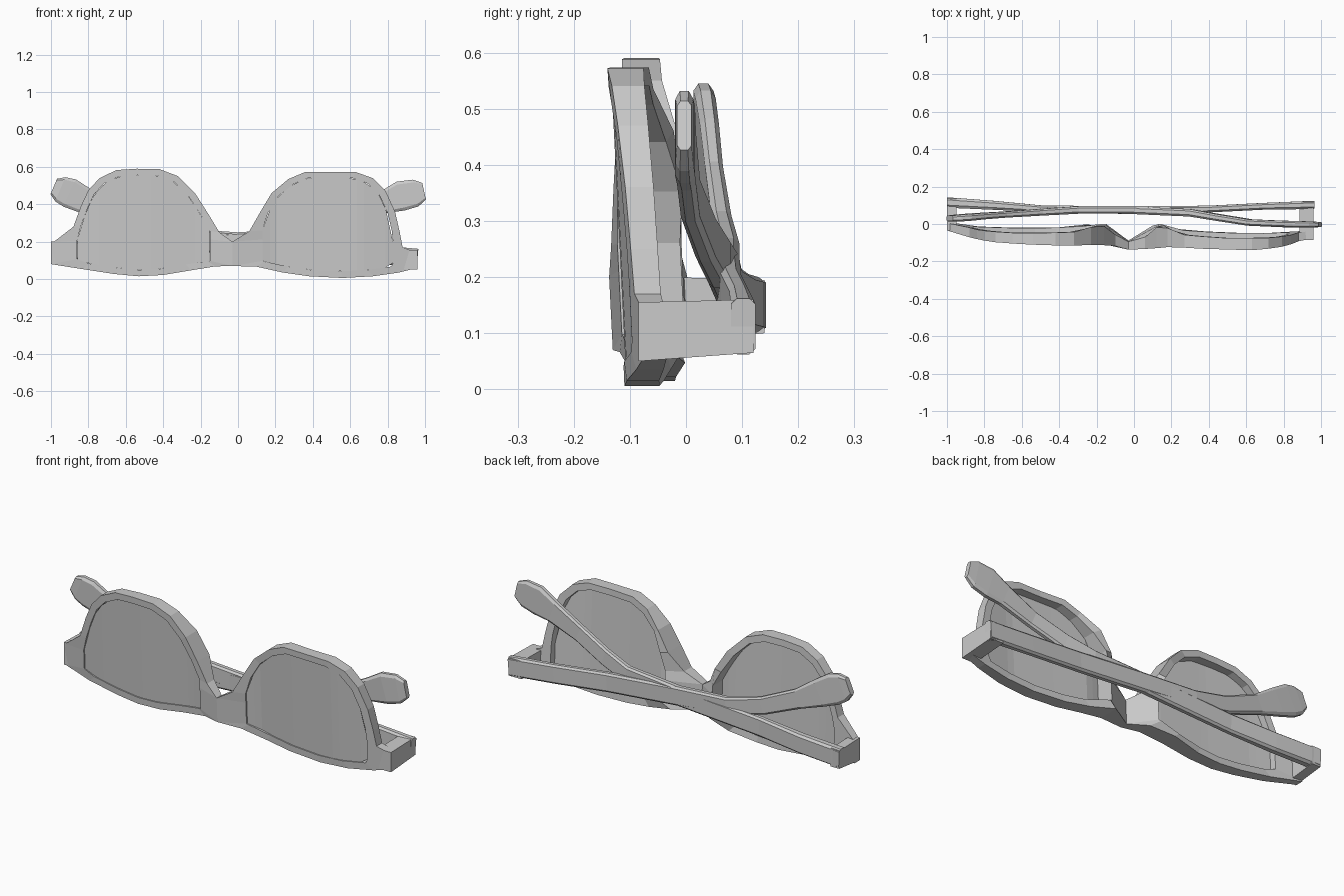
import bpy, bmesh
from mathutils import Vector

if "Cube" in bpy.data.objects:
    bpy.data.objects.remove(bpy.data.objects["Cube"])


def lerp(table, x):
    if x <= table[0][0]:
        return table[0][1]
    for (a, va), (b, vb) in zip(table, table[1:]):
        if x <= b:
            return va + (vb - va) * (x - a) / (b - a)
    return table[-1][1]


def loft(name, rings, closed=False):
    """Skin equal-length rings; cap the ends unless the loft closes on itself."""
    bm = bmesh.new()
    vs = [[bm.verts.new(p) for p in r] for r in rings]
    pairs = list(zip(vs, vs[1:])) + ([(vs[-1], vs[0])] if closed else [])
    n = len(rings[0])
    for a, b in pairs:
        for i in range(n):
            j = (i + 1) % n
            bm.faces.new((a[i], a[j], b[j], b[i]))
    if not closed:
        caps = [bm.faces.new(vs[0]), bm.faces.new(vs[-1])]
        bmesh.ops.triangulate(bm, faces=caps)
    bmesh.ops.recalc_face_normals(bm, faces=bm.faces)
    me = bpy.data.meshes.new(name)
    bm.to_mesh(me)
    bm.free()
    ob = bpy.data.objects.new(name, me)
    bpy.context.collection.objects.link(ob)
    return ob


# Curvature of the front and back of the frame, seen from the top
FRONT = [(-1, -.04), (-.9, -.07), (-.75, -.085), (-.5, -.098), (-.2, -.105),
         (-.1, -.12), (-.03, -.142), (.07, -.135), (.2, -.112), (.4, -.12),
         (.65, -.127), (.8, -.112), (.96, -.085)]
BACK = [(-1, 0), (-.85, -.025), (-.6, -.035), (-.3, -.03), (-.22, -.005),
        (-.15, -.01), (-.1, -.06), (-.03, -.1), (.05, -.085), (.1, -.02),
        (.16, -.005), (.25, -.045), (.5, -.062), (.75, -.062), (.96, -.045)]


def at(x, z, table, off=0):
    return (x, lerp(table, x) - .05 * (z - .3) + off, z)


# Frame outlines (x, z), one per lens, meeting at the bridge
LEFT = [(-1, .08), (-.99, .195), (-.88, .28), (-.84, .39), (-.8, .475),
        (-.74, .54), (-.65, .583), (-.54, .59), (-.42, .588), (-.32, .55),
        (-.23, .46), (-.16, .35), (-.1, .25), (-.03, .2), (-.03, .07),
        (-.12, .068), (-.25, .047), (-.4, .022), (-.53, .015), (-.66, .027),
        (-.83, .053)]
RIGHT = [(.96, .06), (.96, .14), (.88, .17), (.865, .25), (.84, .36),
         (.79, .47), (.72, .54), (.63, .572), (.5, .573), (.36, .573),
         (.27, .535), (.18, .46), (.12, .36), (.06, .255), (-.03, .2),
         (-.03, .07), (.1, .066), (.24, .035), (.38, .015), (.56, .006),
         (.72, .015), (.86, .035)]

for side, outline, cx, lo, hi in (("left", LEFT, -.52, -.86, -.15),
                                  ("right", RIGHT, .48, .13, .83)):
    inner = [(min(max(cx + (x - cx) * .89, lo), hi), .3 + (z - .3) * .88)
             for x, z in outline]
    # Rim: four-cornered section swept around the lens opening
    loft(side + "_rim", [[at(*o, FRONT), at(*o, BACK), at(*i, BACK), at(*i, FRONT)]
                         for o, i in zip(outline, inner)], True)

    # Lens: curved plate built from vertical slices of the opening
    def span(x):
        zs = []
        for (x0, z0), (x1, z1) in zip(inner, inner[1:] + inner[:1]):
            if x0 != x1 and min(x0, x1) <= x <= max(x0, x1):
                zs.append(z0 + (z1 - z0) * (x - x0) / (x1 - x0))
        return min(zs), max(zs)

    slices = []
    for k in range(19):
        x = lo + (hi - lo) * (.002 + .996 * k / 18)
        b, t = span(x)
        slices.append([at(x, b, FRONT, .006), at(x, t, FRONT, .006),
                       at(x, t, FRONT, .018), at(x, b, FRONT, .018)])
    loft(side + "_lens", slices)


# Folded temples: flat bars (x, y, z, half height, half thickness)
def temple(name, path):
    pts = [Vector(p[:3]) for p in path]
    rings = []
    for i, (p, row) in enumerate(zip(pts, path)):
        d = pts[min(i + 1, len(pts) - 1)] - pts[max(i - 1, 0)]
        up = Vector((-d.z, 0, d.x)).normalized()
        if up.z < 0:
            up = -up
        h, t = row[3], Vector((0, row[4], 0))
        rings.append([p + up * h * a + t * b for a, b in
                      ((1, .5), (.8, 1), (-.8, 1), (-1, .5),
                       (-1, -.5), (-.8, -1), (.8, -1), (1, -.5))])
    loft(name, rings)


temple("right_temple", [
    (.96, .102, .112, .05, .022), (.7, .095, .135, .05, .018),
    (.4, .08, .165, .05, .018), (0, .075, .2, .05, .02),
    (-.3, .075, .225, .045, .02), (-.5, .063, .275, .045, .018),
    (-.7, .05, .36, .05, .016), (-.82, .042, .42, .07, .017),
    (-.9, .035, .46, .08, .018), (-.95, .031, .48, .07, .018),
    (-.985, .03, .495, .045, .015)])
temple("left_temple", [
    (-1, .115, .15, .05, .028), (-.75, .1, .155, .05, .024),
    (-.5, .082, .17, .05, .018), (0, .073, .2, .05, .02),
    (.3, .06, .225, .045, .02), (.45, .035, .27, .045, .018),
    (.62, .008, .34, .045, .017), (.78, .001, .41, .06, .017),
    (.87, -.002, .444, .08, .018), (.95, -.003, .46, .073, .016),
    (.995, -.003, .47, .045, .013)])


# Hinge ends joining the frame to the temples
def hinge(name, x0, x1, front, back):
    loft(name, [[(x0, y, a), (x1, y, a), (x1, y, b), (x0, y, b)]
                for y, a, b in (front, back)])


hinge("right_hinge_end", .885, .96, (-.085, .05, .155), (.12, .065, .16))
hinge("left_hinge_end", -1, -.95, (-.035, .08, .2), (.14, .1, .195))
